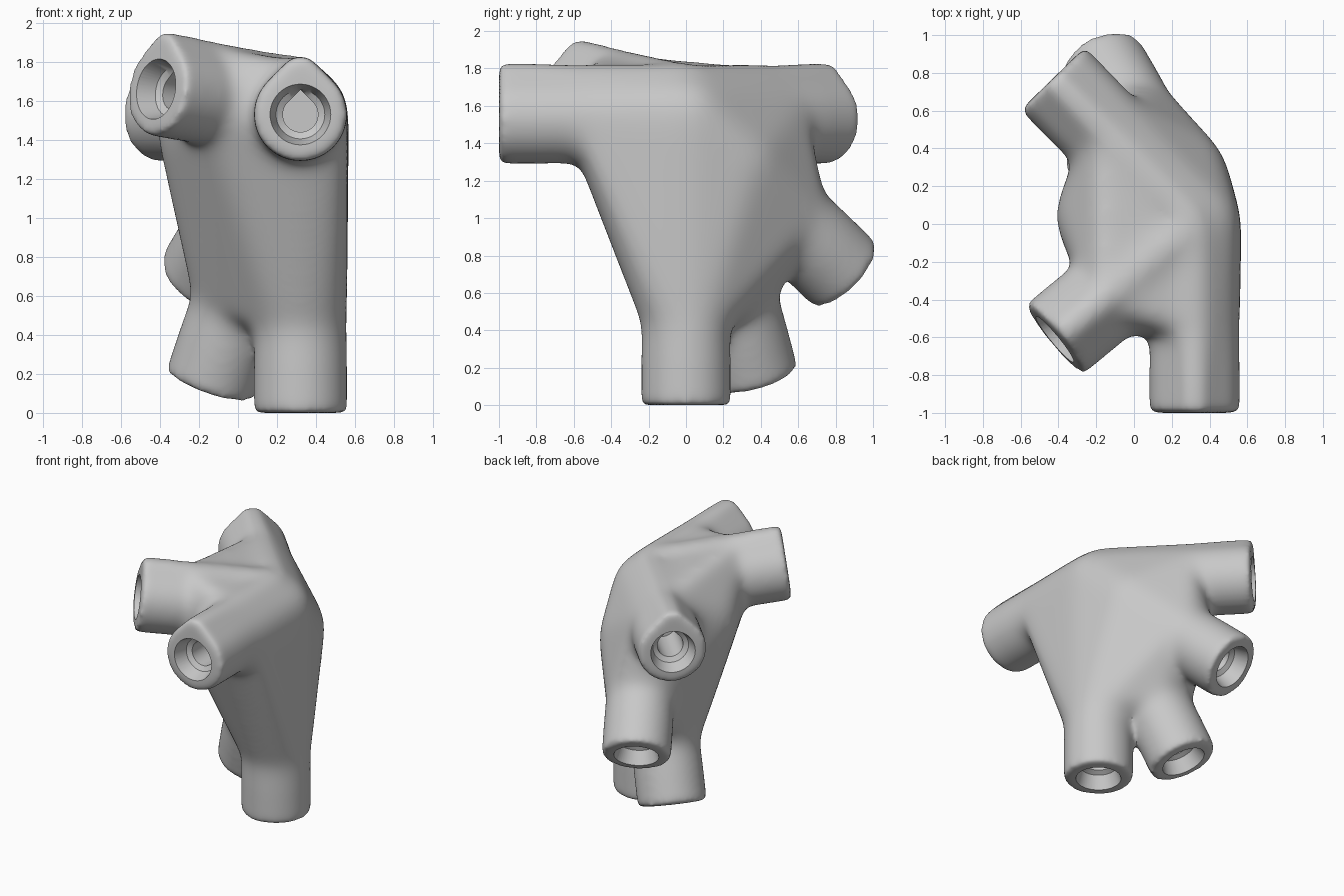
import bpy, bmesh
from math import cos, sin, tau, sqrt
from mathutils import Vector, Matrix

if "Cube" in bpy.data.objects:
    bpy.data.objects.remove(bpy.data.objects["Cube"], do_unlink=True)

HUB = Vector((0.32, 0, 1.53))
RADIUS = 0.24
SIDES = 48

# Each arm: centre of its open end, how far the web reaches along it, roofed section or round
ARMS = [
    (Vector((0.32, -1.0, 1.53)), 0.57, True),      # front
    (Vector((-0.42, -0.61, 1.66)), 0.64, True),    # front right
    (Vector((-0.43, 0.77, 1.53)), 0.68, True),     # back right
    (Vector((-0.175, 0.847, 0.70)), 0.86, False),  # low back
    (Vector((-0.14, 0.365, 0.145)), 1.08, False),  # low middle
    (Vector((0.32, 0.0, 0.0)), 1.1, False),        # straight down
]

# Balls that round out the web: hub, outer bulge, inner bulge
BALLS = [
    (HUB, 0.25),
    (Vector((0.22, 0.25, 1.28)), 0.28),
    (Vector((-0.14, 0.04, 1.45)), 0.28),
]


def ring(bm, centre, axis, radius, roofed, cap=sqrt(2)):
    """Circle across the axis, with an optional 45 degree roof cut off at cap."""
    side = axis.cross(Vector((0, 0, 1)))
    side = side.normalized() if side.length > 0.01 else Vector((1, 0, 0))
    up = side.cross(axis)
    verts = []
    for i in range(SIDES):
        u, v = cos(tau * i / SIDES), sin(tau * i / SIDES)
        if roofed and v > abs(u):
            v = min(sqrt(2) - abs(u), cap)
        verts.append(bm.verts.new(centre + (side * u + up * v) * radius))
    return verts


def loft(bm, axis, sections, cap=sqrt(2)):
    """Closed solid through (distance from hub, radius, roofed) sections."""
    rings = [ring(bm, HUB + axis * d, axis, r, roof, cap) for d, r, roof in sections]
    for a, b in zip(rings, rings[1:]):
        for i in range(SIDES):
            j = (i + 1) % SIDES
            bm.faces.new((a[i], a[j], b[j], b[i]))
    bm.faces.new(rings[0][::-1])
    bm.faces.new(rings[-1])


def make_object(name, bm):
    bmesh.ops.recalc_face_normals(bm, faces=bm.faces)
    mesh = bpy.data.meshes.new(name)
    bm.to_mesh(mesh)
    bm.free()
    obj = bpy.data.objects.new(name, mesh)
    bpy.context.collection.objects.link(obj)
    return obj


def apply_modifier(obj, kind, **settings):
    mod = obj.modifiers.new(kind.lower(), kind)
    for key, value in settings.items():
        setattr(mod, key, value)
    bpy.ops.object.modifier_apply(modifier=mod.name)


# Web between the arms: hull of the balls and a section of every arm
body_bm = bmesh.new()
for centre, radius in BALLS:
    bmesh.ops.create_icosphere(body_bm, subdivisions=3, radius=radius,
                               matrix=Matrix.Translation(centre))
for tip, web, roofed in ARMS:
    axis = (tip - HUB).normalized()
    ring(body_bm, HUB + axis * web, axis, RADIUS, roofed, 1.1)
hull = bmesh.ops.convex_hull(body_bm, input=body_bm.verts[:])
spare = [g for g in hull["geom_interior"] + hull["geom_unused"]
         if isinstance(g, bmesh.types.BMVert)]
bmesh.ops.delete(body_bm, geom=list(set(spare)), context="VERTS")

# Arms, and the flared sockets cut into their ends
socket_bm = bmesh.new()
for tip, web, roofed in ARMS:
    axis = (tip - HUB).normalized()
    end = (tip - HUB).length
    loft(body_bm, axis, [(0, RADIUS, roofed), (end, RADIUS, roofed)], 1.24)
    loft(socket_bm, axis, [(end - 0.45, 0.09, roofed), (end - 0.12, 0.09, roofed),
                           (end - 0.1, 0.125, False), (end + 0.02, 0.162, False)])

connector = make_object("connector_body", body_bm)
sockets = make_object("socket_cutter", socket_bm)
sockets.hide_render = True

# One plain material
grey = bpy.data.materials.new("light_grey")
grey.use_nodes = True
colour = (0.58, 0.58, 0.58, 1)
grey.diffuse_color = colour
grey.node_tree.nodes["Principled BSDF"].inputs["Base Color"].default_value = colour
for obj in (connector, sockets):
    obj.data.materials.append(grey)

# Fuse everything into one skin
bpy.ops.object.select_all(action="DESELECT")
connector.select_set(True)
bpy.context.view_layer.objects.active = connector
apply_modifier(connector, "REMESH", mode="VOXEL", voxel_size=0.018)

# Soften the web strongly and the arm ends lightly
web_group = connector.vertex_groups.new(name="web")
for vert in connector.data.vertices:
    gap = min((vert.co - tip).length for tip, web, roofed in ARMS)
    web_group.add([vert.index], min(max((gap - 0.33) / 0.2, 0), 1), "REPLACE")
apply_modifier(connector, "SMOOTH", factor=0.5, iterations=90, vertex_group="web")
apply_modifier(connector, "SMOOTH", factor=0.5, iterations=30)

# Cut the sockets
apply_modifier(connector, "BOOLEAN", operation="DIFFERENCE", solver="EXACT", object=sockets)
bpy.data.objects.remove(sockets, do_unlink=True)
bpy.ops.object.shade_smooth_by_angle(angle=0.6)
